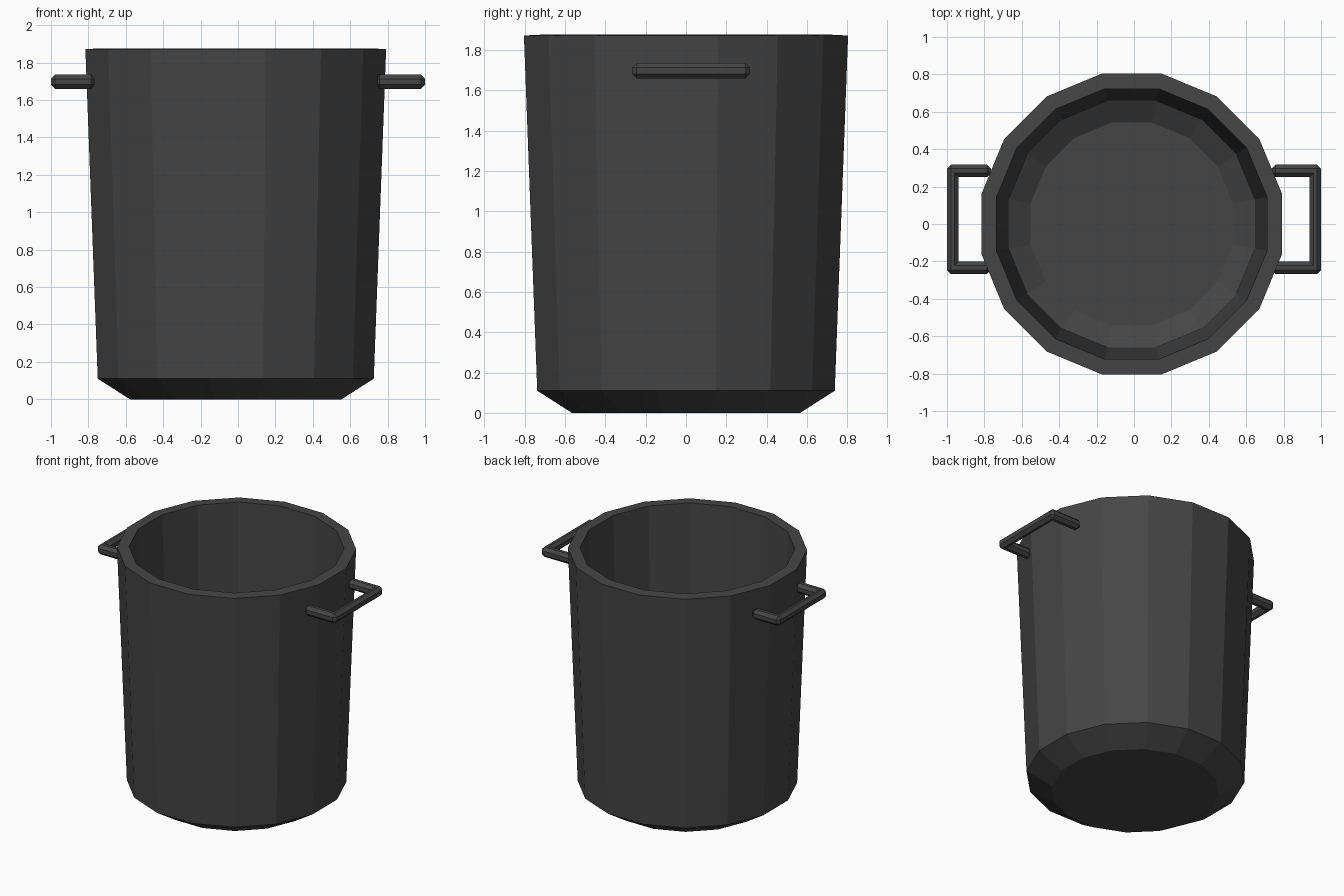
import bpy, bmesh, math

if "Cube" in bpy.data.objects:
    bpy.data.objects.remove(bpy.data.objects["Cube"])

iron = bpy.data.materials.new("dark_iron")
iron.diffuse_color = (0.06, 0.06, 0.06, 1)
iron.use_nodes = True
iron.node_tree.nodes["Principled BSDF"].inputs["Base Color"].default_value = iron.diffuse_color


def make_object(name, bm):
    bmesh.ops.recalc_face_normals(bm, faces=bm.faces)
    mesh = bpy.data.meshes.new(name)
    bm.to_mesh(mesh)
    bm.free()
    mesh.materials.append(iron)
    obj = bpy.data.objects.new(name, mesh)
    bpy.context.collection.objects.link(obj)
    return obj


# Pot body: 16-sided lathe, profile of (flat half-width, z) from base over rim to inner floor
SIDES, CX = 16, -0.012
profile = [(0.566, 0), (0.738, 0.11), (0.804, 1.872),
           (0.723, 1.876), (0.659, 0.157), (0.542, 0.082)]
bm = bmesh.new()
rings = []
for half, z in profile:
    r = half / math.cos(math.pi / SIDES)
    rings.append([bm.verts.new((CX + r * math.cos(a), r * math.sin(a), z))
                  for a in (math.tau * (i + 0.5) / SIDES for i in range(SIDES))])
for low, high in zip(rings, rings[1:]):
    for i in range(SIDES):
        j = (i + 1) % SIDES
        bm.faces.new((low[i], low[j], high[j], high[i]))
bm.faces.new(rings[0])
bm.faces.new(rings[-1])
make_object("pot_body", bm)


# Handles: U-shaped bars with every outer edge chamfered, ends sunk into the wall
def handle(name, side, root):
    y0, y1, t = -0.268, 0.318, 0.068
    z0, z1 = 1.66, 1.735
    outline = [(root, y0), (1, y0), (1, y1), (root, y1),
               (root, y1 - t), (1 - t + 0.007, y1 - t),
               (1 - t + 0.007, y0 + t), (root, y0 + t)]
    bm = bmesh.new()
    face = bm.faces.new([bm.verts.new((side * x, y, z0)) for x, y in outline])
    ext = bmesh.ops.extrude_face_region(bm, geom=[face], use_keep_orig=True)
    for v in ext["geom"]:
        if isinstance(v, bmesh.types.BMVert):
            v.co.z = z1
    bmesh.ops.recalc_face_normals(bm, faces=bm.faces)
    edges = [e for e in bm.edges if e.is_convex]
    bmesh.ops.bevel(bm, geom=edges, offset=0.022, segments=1,
                    affect='EDGES', profile=0.5)
    make_object(name, bm)


handle("left_handle", -1, 0.765)
handle("right_handle", 1, 0.735)
